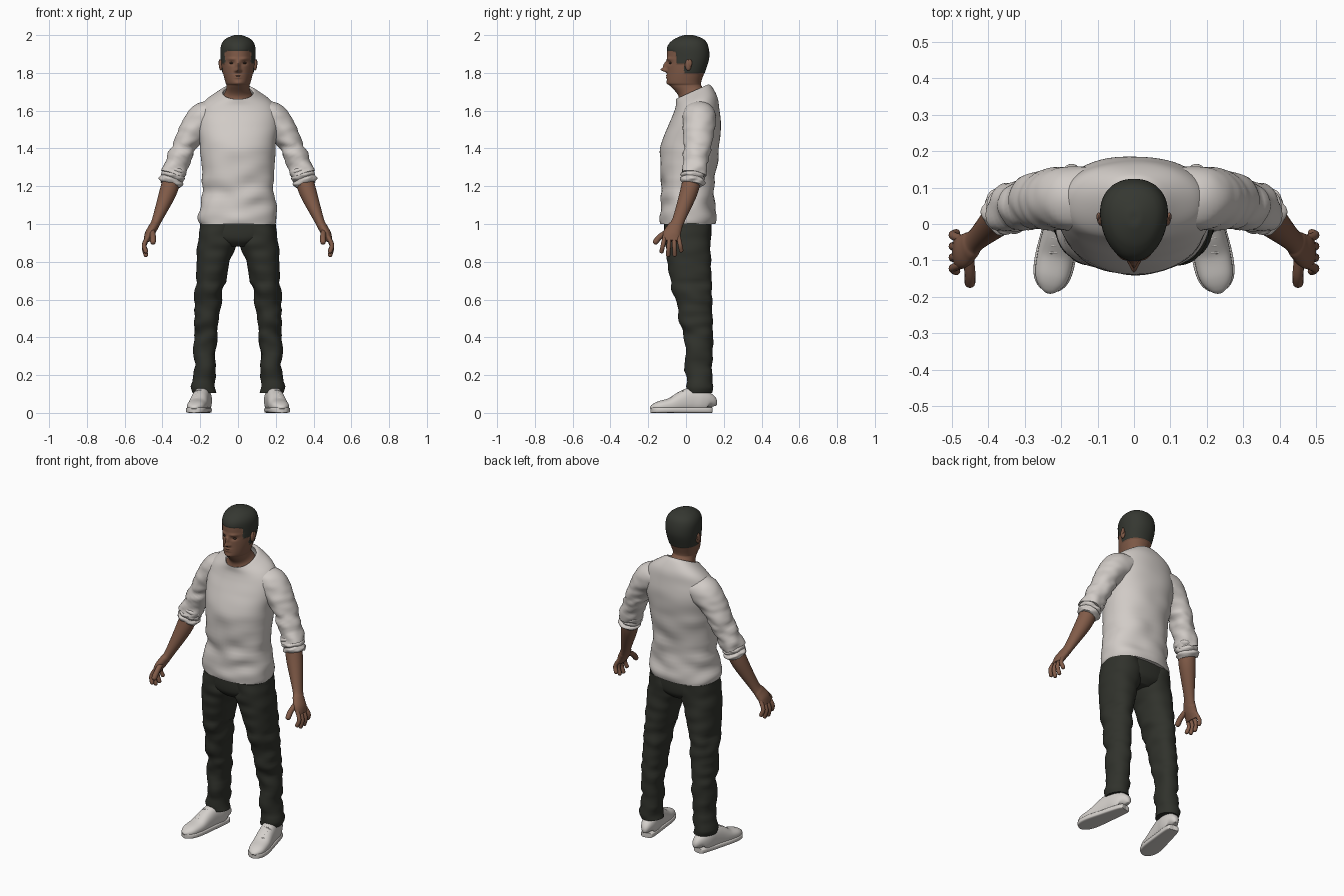
import bpy, bmesh, math
from mathutils import Vector, noise

cube = bpy.data.objects.get("Cube")
if cube:
    bpy.data.objects.remove(cube)


def material(name, *rgb):
    mat = bpy.data.materials.new(name)
    mat.use_nodes = True
    mat.diffuse_color = (*rgb, 1)
    shader = mat.node_tree.nodes["Principled BSDF"]
    shader.inputs["Base Color"].default_value = (*rgb, 1)
    shader.inputs["Roughness"].default_value = 0.8
    return mat


SKIN = material("brown skin", 0.22, 0.105, 0.065)
HAIR = material("dark hair", 0.036, 0.039, 0.031)
SHIRT = material("off white cloth", 0.64, 0.6, 0.57)
TROUSER = material("dark olive cloth", 0.03, 0.032, 0.025)
SHOE = material("white leather", 0.66, 0.63, 0.6)
EYE = material("dark eye", 0.05, 0.03, 0.02)

AXIS_X, AXIS_Y, AXIS_Z = Vector((1, 0, 0)), Vector((0, 1, 0)), Vector((0, 0, 1))


def blend(before, start, end, after, t):
    """Catmull-Rom interpolation between two sections."""
    result = []
    for p, q, r, s in zip(before, start, end, after):
        enter, leave = (r - p) / 2, (s - q) / 2
        bend = 3 * (r - q) - 2 * enter - leave
        twist = 2 * (q - r) + enter + leave
        result.append(q + t * (enter + t * (bend + t * twist)))
    return result


def finish(name, bm, materials, mirror):
    bmesh.ops.recalc_face_normals(bm, faces=bm.faces)
    mesh = bpy.data.meshes.new(name)
    bm.to_mesh(mesh)
    bm.free()
    obj = bpy.data.objects.new(name, mesh)
    bpy.context.collection.objects.link(obj)
    for mat in materials:
        mesh.materials.append(mat)
    if mirror:
        obj.modifiers.new("mirror", "MIRROR")
    bpy.ops.object.select_all(action="DESELECT")
    obj.select_set(True)
    bpy.context.view_layer.objects.active = obj
    bpy.ops.object.shade_smooth_by_angle(angle=math.radians(50))


def loft(name, sections, materials, side_axis=None, sides=32, steps=8, power=2,
         mirror=True, open_top=False, shape=None, rule=None):
    """Skin oval sections (x, y, z, half width, half depth, optional tilt).
    With a side axis the sections turn to follow the path, otherwise they lie flat."""
    sections = [(*s, 0)[:6] for s in sections]
    padded = [sections[0], *sections, sections[-1]]
    rows = [blend(*padded[i:i + 4], k / steps)
            for i in range(len(sections) - 1) for k in range(steps)]
    rows.append(sections[-1])
    bm = bmesh.new()
    rings = []
    for i, (x, y, z, width, depth, tilt) in enumerate(rows):
        u, v = AXIS_X, AXIS_Y
        centre = Vector((x, y, z))
        if side_axis:
            ahead, behind = rows[min(i + 1, len(rows) - 1)], rows[max(i - 1, 0)]
            along = (Vector(ahead[:3]) - Vector(behind[:3])).normalized()
            v = (side_axis - along * along.dot(side_axis)).normalized()
            u = v.cross(along)
        ring = []
        for k in range(sides):
            angle = math.tau * k / sides
            c, s = math.cos(angle), math.sin(angle)
            across = math.copysign(abs(c) ** (2 / power), c) * width
            out = math.copysign(abs(s) ** (2 / power), s) * depth
            p = centre + u * across + v * out + AXIS_Z * tilt * out
            ring.append(bm.verts.new(shape(p, centre) if shape else p))
        rings.append(ring)
    for low, high in zip(rings, rings[1:]):
        for k in range(sides):
            n = (k + 1) % sides
            bm.faces.new((low[k], low[n], high[n], high[k]))
    bm.faces.new(rings[0])
    if not open_top:
        bm.faces.new(rings[-1])
    if rule:
        for face in bm.faces:
            face.material_index = rule(face.calc_center_median())
    finish(name, bm, materials, mirror)


def column(name, rows, materials, **options):
    """A loft on the centre line from rows of (z, y, half width, half depth, optional tilt)."""
    sections = [(0, y, z, *rest) for z, y, *rest in rows]
    loft(name, sections, materials, mirror=False, **options)


def digit(name, points, radius, side_axis):
    """A finger: constant thickness along a bent path, with a rounded tip."""
    base, knuckle, tip = map(Vector, points)
    tip_way = (tip - knuckle).normalized() * radius
    sections = [(*p, radius, radius) for p in (base, knuckle, tip - tip_way)]
    sections.append((*(tip - tip_way / 4), radius * 0.7, radius * 0.7))
    sections.append((*tip, radius / 5, radius / 5))
    loft(name, sections, [SKIN], side_axis, sides=12, steps=4)


def ball(name, centre, radii, mat):
    bm = bmesh.new()
    bmesh.ops.create_uvsphere(bm, u_segments=20, v_segments=12, radius=1)
    for vert in bm.verts:
        vert.co = Vector(centre) + vert.co * Vector(radii)
    finish(name, bm, [mat], True)


def folds(amount, density, strength):
    """Soft cloth creases that run mostly around the body."""
    def shape(p, centre):
        out = (p - centre) * Vector((1, 1, 0))
        wave = noise.noise(p * density * Vector((1, 1, 2)))
        return p + out.normalized() * amount * wave * strength(p)
    return shape


# Shirt body, open at the neck
column("shirt_body", [
    (1, .01, .2, .145), (1.04, .01, .205, .145), (1.2, .01, .19, .14), (1.4, .02, .2, .155),
    (1.52, .045, .215, .14), (1.6, .055, .205, .12, .1), (1.65, .055, .175, .11, .25),
    (1.69, .04, .11, .095, .4), (1.7, .03, .085, .085, .45), (1.69, .03, .077, .08, .45)],
    [SHIRT], sides=64, power=2.2, open_top=True,
    shape=folds(.016, 7, lambda p: max(.2, 1.3 - abs(p.z - 1.1) * 3)))

# Sleeves with rolled cuffs
loft("sleeves", [
    (.12, .07, 1.58, .07, .085), (.18, .07, 1.56, .085, .09), (.24, .066, 1.49, .074, .08),
    (.29, .06, 1.4, .06, .073), (.345, .04, 1.26, .062, .066)],
    [SHIRT], AXIS_Y, sides=40, steps=10,
    shape=folds(.015, 14, lambda p: 1 if p.z < 1.42 else .4))
cuff, cuff_way = Vector((.335, .042, 1.28)), Vector((.01, -.004, -.027))
for i, level in enumerate(["upper", "middle", "lower"]):
    centre = cuff + cuff_way * i
    loft(level + "_cuff_rolls", [
        (*(centre - cuff_way * .7), .05, .05), (*centre, .065, .065),
        (*(centre + cuff_way * .7), .05, .05)],
        [SHIRT], AXIS_Y, shape=folds(.012, 25, lambda p: 1))

# Forearms running into the palms
loft("forearms", [
    (.345, .035, 1.26, .045, .048), (.37, .015, 1.17, .046, .047), (.43, -.04, 1.02, .026, .033),
    (.45, -.06, .98, .025, .04), (.47, -.075, .945, .024, .047), (.485, -.077, .91, .015, .044)],
    [SKIN], AXIS_Y)

# Fingers fan out evenly across the palm
for i, (name, length) in enumerate([("index", .08), ("middle", .1), ("ring", .098), ("little", .075)]):
    y, fan = -.112 + i * .024, (i - 1.6) * .012
    digit(name + "_fingers", [
        (.475, y, .935), (.497, y + fan / 2, .93 - length / 2), (.485, y + fan, .925 - length)],
        .0115, AXIS_Y)
digit("thumbs", [(.455, -.08, .97), (.45, -.135, .935), (.45, -.17, .895)], .015, AXIS_X)

# Trousers
column("trouser_seat", [
    (.88, .01, .07, .085), (.91, .01, .15, .115), (.95, .01, .2, .125), (1.03, .01, .195, .125)],
    [TROUSER], sides=48, power=2.4)
loft("trouser_legs", [
    (.1, .01, 1, .1, .124), (.11, .01, .9, .104, .122), (.13, .016, .8, .089, .115),
    (.15, .03, .66, .075, .104), (.163, .053, .5, .065, .085), (.17, .066, .36, .06, .075),
    (.18, .074, .105, .056, .066)],
    [TROUSER], sides=40, steps=10, power=2.2,
    shape=folds(.022, 9, lambda p: .35 if p.z > .7 else .8))


# Shoes run from heel to toe along a slightly turned-out line
def foot_line(y):
    return .198 - y * .19


def shoe_part(name, rows, power):
    """Rows of (y, half width, height), all resting on the ground."""
    loft(name, [(foot_line(y), y, height / 2, width, height / 2) for y, width, height in rows],
         [SHOE], AXIS_Z, power=power)


shoe_part("shoe_uppers", [
    (.128, .01, .06), (.12, .034, .1), (.08, .045, .125), (.03, .046, .135), (-.02, .048, .115),
    (-.08, .051, .08), (-.14, .047, .062), (-.17, .032, .046), (-.18, .01, .03)], 2.4)
shoe_part("shoe_soles", [
    (.133, .014, .03), (.12, .037, .03), (-.02, .051, .03), (-.1, .056, .03),
    (-.15, .049, .03), (-.177, .03, .03), (-.186, .008, .03)], 5)
for i, place in enumerate(["top", "second", "third", "bottom"]):
    y, z = -.018 - i * .02, .117 - i * .0125
    loft(place + "_laces", [
        (foot_line(y) + side * .015, y + .005 * (abs(side) > 1), z - .012 * (abs(side) > 1), .004, .004)
        for side in (-2, -1, 1, 2)], [SHOE], AXIS_Z, sides=8, steps=4)

# Face relief: x, z, width, height and amount pushed forward
RELIEF = {
    "nose tip": (0, 1.816, .011, .011, .03), "nose bridge": (0, 1.84, .01, .02, .02),
    "nostril": (.013, 1.811, .007, .007, .01), "brow": (.034, 1.874, .022, .007, .006),
    "eye socket": (.033, 1.852, .016, .01, -.009), "upper lip": (0, 1.786, .02, .004, .006),
    "lower lip": (0, 1.775, .018, .004, .006), "chin": (0, 1.745, .02, .011, .005)}


def is_hair(p):
    if p.y < -.05:
        hairline = 1.918 - max(0, abs(p.x) - .05) * .4
    elif p.y < -.01:
        hairline = 1.85
    else:
        hairline = 1.8
    return int(p.z > hairline)


def sculpt_head(p, centre):
    p = p.copy()
    # The face is narrower than the back of the skull
    p.x *= 1 - max(-.14, min(.14, (.02 - p.y) * 1.5))
    if p.y < -.02:
        for x, z, width, height, push in RELIEF.values():
            p.y -= push * math.exp(-((abs(p.x) - x) / width) ** 2 - ((p.z - z) / height) ** 2)
    if is_hair(p):
        p += (p - Vector((0, .01, 1.88))).normalized() * .003
    return p


# Head and neck in one skin, hair coloured by the hairline
column("head", [
    (1.63, .03, .11, .08, .4), (1.69, .03, .07, .07, .2), (1.73, 0, .062, .083),
    (1.75, -.01, .069, .09), (1.81, 0, .083, .1), (1.88, .01, .089, .11), (1.94, .01, .088, .105),
    (1.975, .015, .067, .078), (1.995, .015, .025, .03), (1.997, .015, .003, .003)],
    [SKIN, HAIR], sides=112, steps=14, power=2.1, shape=sculpt_head, rule=is_hair)
ball("eyes", (.033, -.077, 1.852), (.012, .012, .006), EYE)

# Ears with a raised rim
ball("ears", (.09, .012, 1.842), (.011, .017, .03), SKIN)
ball("ear_rims", (.097, .02, 1.852), (.006, .012, .02), SKIN)
